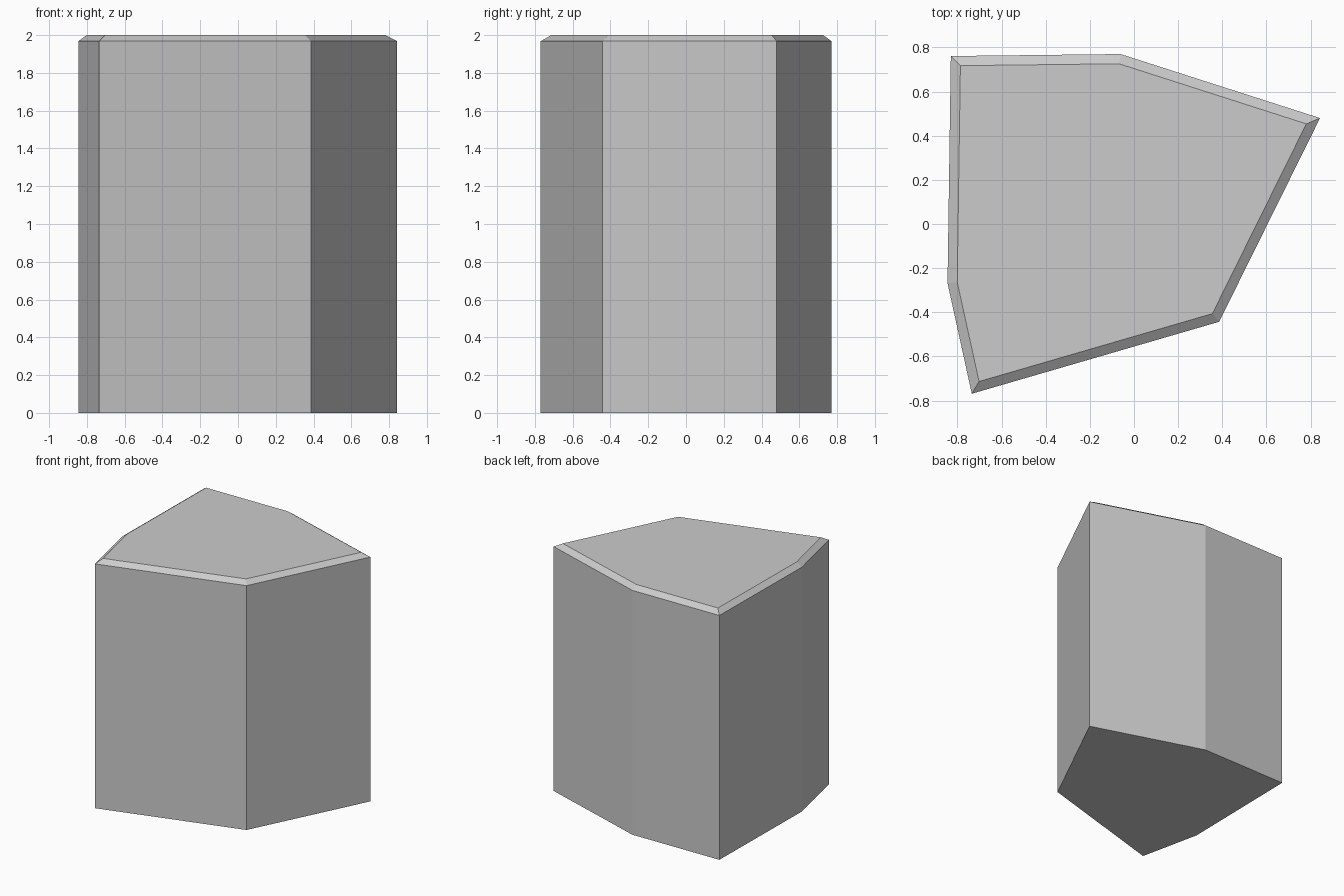
import bpy, bmesh

if "Cube" in bpy.data.objects:
    bpy.data.objects.remove(bpy.data.objects["Cube"])

HEIGHT = 2.0
BEVEL_RISE = 0.032
BEVEL_INSET = 0.044

# Irregular six-sided outline, counter-clockwise from above
outline = [(-0.735, -0.769), (0.386, -0.443), (0.843, 0.480),
           (-0.061, 0.770), (-0.830, 0.761), (-0.845, -0.268)]

bm = bmesh.new()

# Straight column from the outline
base = bm.faces.new([bm.verts.new((x, y, 0)) for x, y in outline])
result = bmesh.ops.extrude_face_region(bm, geom=[base], use_keep_orig=True)
top_verts = [g for g in result["geom"] if isinstance(g, bmesh.types.BMVert)]
top = next(g for g in result["geom"] if isinstance(g, bmesh.types.BMFace))
bmesh.ops.translate(bm, verts=top_verts, vec=(0, 0, HEIGHT - BEVEL_RISE))
bmesh.ops.recalc_face_normals(bm, faces=bm.faces[:])

# Shallow sloped rim around the flat top
bmesh.ops.inset_region(bm, faces=[top], thickness=BEVEL_INSET,
                       use_even_offset=True, use_boundary=True)
for v in top.verts:
    v.co.z = HEIGHT

bmesh.ops.recalc_face_normals(bm, faces=bm.faces[:])
mesh = bpy.data.meshes.new("stone_column")
bm.to_mesh(mesh)
bm.free()
column = bpy.data.objects.new("stone_column", mesh)
bpy.context.collection.objects.link(column)
